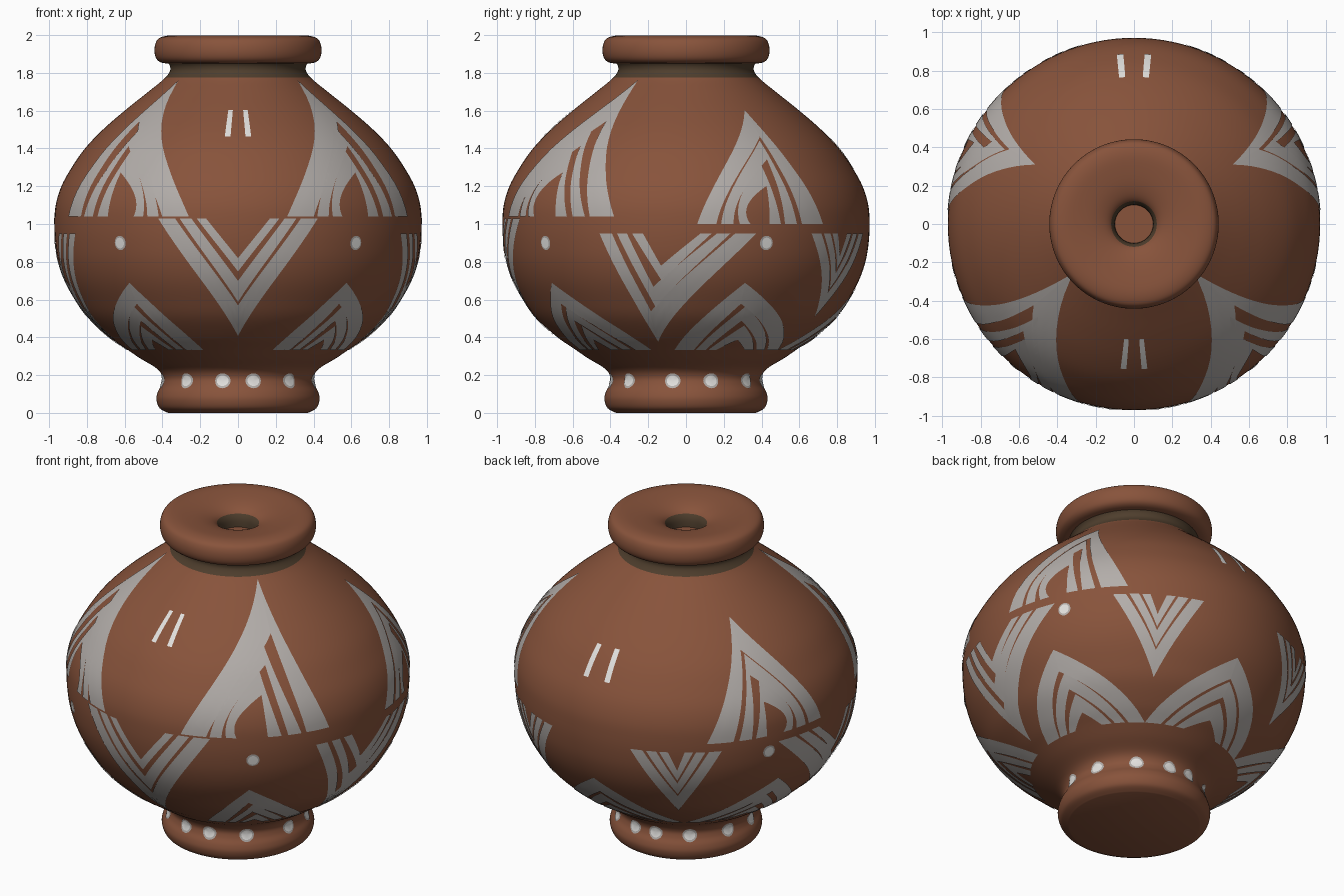
import bpy, bmesh, math
from mathutils import Vector

if "Cube" in bpy.data.objects:
    bpy.data.objects.remove(bpy.data.objects["Cube"])

def material(name, rgb):
    m = bpy.data.materials.new(name)
    m.diffuse_color = (*rgb, 1)
    m.use_nodes = True
    m.node_tree.nodes["Principled BSDF"].inputs["Base Color"].default_value = m.diffuse_color
    return m

CLAY = material("terracotta", (0.246, 0.087, 0.044))
DARK = material("dark_neck_brown", (0.077, 0.048, 0.026))
GREY = material("grey_paint", (0.45, 0.42, 0.40))
WHITE = material("white_paint", (0.76, 0.75, 0.73))

def smooth_curve(pts, n=5):
    """Catmull-Rom through the profile points (radius, height)."""
    p = [Vector(q) for q in [pts[0], *pts, pts[-1]]]
    out = []
    for i in range(1, len(p) - 2):
        a, b, c, d = p[i - 1:i + 3]
        for k in range(n):
            t = k / n
            out.append(0.5 * (2 * b + (c - a) * t + (2 * a - 5 * b + 4 * c - d) * t * t
                              + (3 * b - a - 3 * c + d) * t ** 3))
    return out + [p[-1]]

def finish(name, bm, mats):
    me = bpy.data.meshes.new(name)
    bm.to_mesh(me)
    bm.free()
    for m in mats:
        me.materials.append(m)
    me.polygons.foreach_set("use_smooth", [True] * len(me.polygons))
    ob = bpy.data.objects.new(name, me)
    bpy.context.collection.objects.link(ob)
    return ob

def lathe(name, prof, mats, rule, seg=120):
    bm = bmesh.new()
    rings = [[bm.verts.new((r * math.sin(2 * math.pi * k / seg),
                            -r * math.cos(2 * math.pi * k / seg), z)) for k in range(seg)]
             for r, z in prof]
    for lo, hi in zip(rings, rings[1:]):
        for k in range(seg):
            j = (k + 1) % seg
            f = bm.faces.new((lo[k], lo[j], hi[j], hi[k]))
            f.material_index = rule(f.calc_center_median())
    bm.faces.new(rings[0][::-1])
    bm.faces.new(rings[-1])
    ob = finish(name, bm, mats)
    bpy.context.view_layer.objects.active = ob
    ob.select_set(True)
    bpy.ops.object.shade_smooth_by_angle(angle=math.radians(50))
    ob.select_set(False)

# Pot body with foot and dark neck band
BODY = smooth_curve([(0.37, 0), (0.415, 0.025), (0.432, 0.07), (0.425, 0.11), (0.405, 0.15),
                     (0.40, 0.19), (0.43, 0.235), (0.52, 0.29), (0.60, 0.345), (0.68, 0.40),
                     (0.79, 0.50), (0.86, 0.60), (0.915, 0.70), (0.95, 0.80), (0.967, 0.90),
                     (0.972, 1.0), (0.965, 1.1), (0.935, 1.2), (0.88, 1.3), (0.81, 1.4),
                     (0.715, 1.5), (0.60, 1.6), (0.475, 1.7), (0.395, 1.765), (0.362, 1.805),
                     (0.36, 1.835), (0.375, 1.86)])
lathe("pot_body", BODY, [CLAY, DARK], lambda c: int(c.z > 1.77))

# Thick rim with a narrow, dark-walled mouth
RIM = smooth_curve([(0.35, 1.85), (0.40, 1.853), (0.43, 1.872), (0.442, 1.91), (0.437, 1.955),
                    (0.415, 1.985), (0.36, 1.998), (0.28, 1.992), (0.20, 1.977), (0.14, 1.953),
                    (0.11, 1.92), (0.10, 1.87), (0.10, 1.76)])
lathe("rim", RIM, [CLAY, DARK],
      lambda c: int(math.hypot(c.x, c.y) < 0.118))

# Painted sheets follow the body: a = degrees from the front towards +x
def on_body(a, z, off=0.004):
    for p, q in zip(BODY, BODY[1:]):
        if p.y <= z <= q.y:
            break
    t = (z - p.y) / (q.y - p.y)
    n = Vector((q.y - p.y, p.x - q.x)).normalized()
    r = p.x + (q.x - p.x) * t + n.x * off
    s = math.radians(a)
    return (r * math.sin(s), -r * math.cos(s), z + n.y * off)

def add_face(bm, vs):
    f = bm.faces.new(vs)
    f.normal_update()
    c = f.calc_center_median()
    if f.normal.dot(Vector((c.x, c.y, 0))) < 0:
        f.normal_flip()

def stroke(bm, start, end, bend=0, nu=3, nv=16):
    """Band whose ends are pairs of (angle, height) points."""
    grid = []
    for j in range(nv + 1):
        t = j / nv
        row = []
        for i in range(nu + 1):
            u = i / nu
            a0, z0 = (start[0][k] * (1 - u) + start[1][k] * u for k in (0, 1))
            a1, z1 = (end[0][k] * (1 - u) + end[1][k] * u for k in (0, 1))
            row.append(bm.verts.new(on_body(a0 + (a1 - a0) * t + bend * 4 * t * (1 - t),
                                            z0 + (z1 - z0) * t)))
        grid.append(row)
    for lo, hi in zip(grid, grid[1:]):
        for i in range(nu):
            add_face(bm, (lo[i], lo[i + 1], hi[i + 1], hi[i]))

def chevron(bm, apex, z_end, left, right, bend=0):
    """Nested bands: apex (angle, outer z, inner z), leg ends (outer, inner)."""
    for (a, zo, zi), l, r in zip(apex, left, right):
        for leg, b in ((l, bend), (r, 0)):
            stroke(bm, ((a, zo), (a, zi)), ((leg[0], z_end), (leg[1], z_end)), b)

def mirrored(bm):
    geo = bmesh.ops.duplicate(bm, geom=bm.verts[:] + bm.edges[:] + bm.faces[:])["geom"]
    for v in geo:
        if isinstance(v, bmesh.types.BMVert):
            v.co.x *= -1
    bmesh.ops.reverse_faces(bm, faces=[f for f in geo if isinstance(f, bmesh.types.BMFace)])

def disc(bm, a, z, rad, off, n=16):
    r = Vector(on_body(a, z)[:2]).length
    mid = bm.verts.new(on_body(a, z, off))
    ring = [bm.verts.new(on_body(a + math.degrees(rad * math.cos(k * 2 * math.pi / n) / r),
                                 z + rad * math.sin(k * 2 * math.pi / n), off)) for k in range(n)]
    for k in range(n):
        add_face(bm, (mid, ring[k], ring[(k + 1) % n]))

# Tall chevrons on the shoulder
bm = bmesh.new()
chevron(bm, [(51, 1.76, 1.54), (46, 1.52, 1.41), (43.5, 1.38, 1.27)], 1.04,
        [(15.5, 24.3), (25.5, 29.5), (31, 34.5)], [(67, 58.5), (56.7, 52), (49.7, 45)], -4)
chevron(bm, [(121, 1.60, 1.46), (120, 1.44, 1.34), (117, 1.31, 1.20)], 1.0,
        [(93.5, 99.5), (101, 105), (107, 110.5)], [(138, 129), (127, 122.5), (121, 117)], -4)
mirrored(bm)
finish("shoulder_chevrons", bm, [GREY])

# V marks round the middle
bm = bmesh.new()
chevron(bm, [(77, 0.38, 0.54), (79, 0.56, 0.67), (82, 0.70, 0.78)], 0.95,
        [(62, 66.3), (68, 71.3), (73, 76.5)], [(112.5, 105.5), (104, 99.7), (98, 94.5)])
chevron(bm, [(148, 0.51, 0.64), (148, 0.655, 0.74), (148, 0.76, 0.83)], 0.95,
        [(133, 137.3), (138.5, 141.7), (142.7, 145.5)], [(164, 159.7), (158.5, 155), (154, 151)])
mirrored(bm)
chevron(bm, [(0, 0.41, 0.57), (0, 0.59, 0.70), (0, 0.75, 0.82)], 1.03,
        [(-25.7, -20), (-18.5, -14.7), (-13, -10)], [(25.7, 20), (18.5, 14.7), (13, 10)])
finish("middle_v_marks", bm, [GREY])

# Low chevrons above the foot
bm = bmesh.new()
chevron(bm, [(39, 0.69, 0.58), (41, 0.565, 0.49), (43, 0.465, 0.39)], 0.335,
        [(18, 28), (29, 33.5), (35, 38.5)], [(72, 63), (61, 55.5), (53.5, 48)])
chevron(bm, [(110, 0.69, 0.58), (112, 0.565, 0.49), (114, 0.465, 0.39)], 0.335,
        [(84, 94), (95, 100), (101.5, 105.5)], [(146, 137), (135, 129.5), (127.5, 122)])
mirrored(bm)
chevron(bm, [(180, 0.69, 0.58), (180, 0.565, 0.49), (180, 0.465, 0.39)], 0.335,
        [(146, 155), (157, 162), (164, 168.5)], [(214, 205), (203, 198), (196, 191.5)])
finish("lower_chevrons", bm, [GREY])

# Dots on the belly and round the foot: grey edge, white centre
for name, mat, scale, off in (("dot_edges", GREY, 1, 0.004), ("dot_centres", WHITE, 0.75, 0.007)):
    bm = bmesh.new()
    for a in (40, 116):
        disc(bm, a, 0.90, 0.038 * scale, off)
    for a in (11.5, 42, 80, 109, 142, 170):
        disc(bm, a, 0.17, 0.042 * scale, off)
    mirrored(bm)
    finish(name, bm, [mat])

# Pairs of short white strokes, front and back
bm = bmesh.new()
stroke(bm, ((2.6, 1.60), (4.9, 1.60)), ((3.0, 1.46), (5.3, 1.46)))
stroke(bm, ((176.6, 1.45), (174.2, 1.45)), ((176.4, 1.29), (174.2, 1.29)))
mirrored(bm)
finish("short_strokes", bm, [WHITE])
